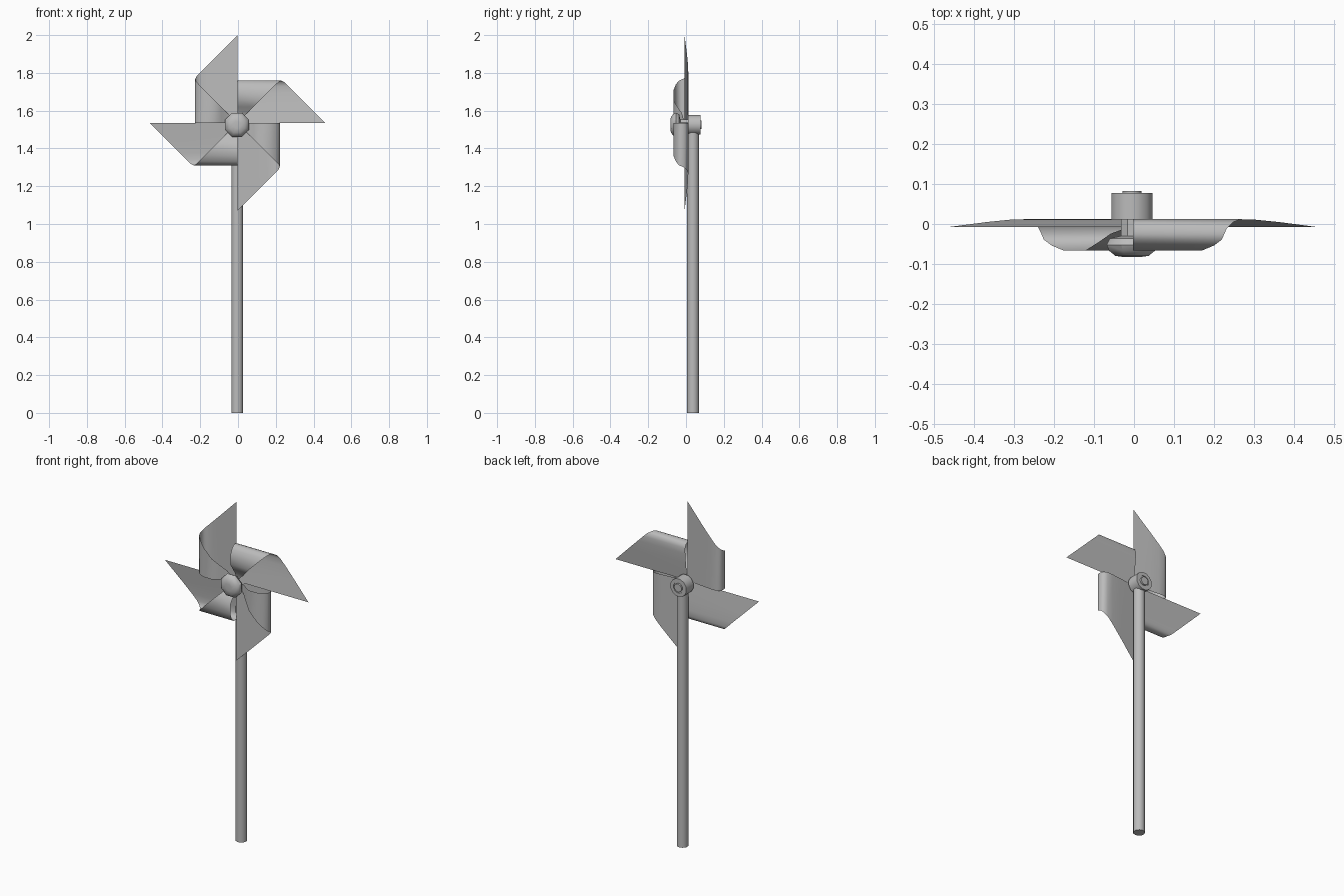
import bpy, bmesh, math
from mathutils import Matrix, Vector

cube = bpy.data.objects.get("Cube")
if cube:
    bpy.data.objects.remove(cube, do_unlink=True)

grey = bpy.data.materials.new("plain_grey")
grey.use_nodes = True
grey.diffuse_color = (0.5, 0.5, 0.5, 1)
grey.node_tree.nodes["Principled BSDF"].inputs["Base Color"].default_value = (0.5, 0.5, 0.5, 1)

AXLE = Vector((-0.003, 0, 1.535))


def finish(name, bm, angle=40):
    mesh = bpy.data.meshes.new(name)
    bm.to_mesh(mesh)
    bm.free()
    mesh.materials.append(grey)
    obj = bpy.data.objects.new(name, mesh)
    bpy.context.collection.objects.link(obj)
    bpy.ops.object.select_all(action="DESELECT")
    bpy.context.view_layer.objects.active = obj
    obj.select_set(True)
    bpy.ops.object.shade_smooth_by_angle(angle=math.radians(angle))
    return obj


def lathe(name, profile, centre, sides):
    """Turn (radius, y) points around the front-back axis."""
    bm = bmesh.new()
    rings = []
    for r, y in profile:
        ring = []
        for i in range(sides):
            a = 2 * math.pi * (i + 0.5) / sides
            ring.append(bm.verts.new(centre + Vector((r * math.cos(a), y, r * math.sin(a)))))
        rings.append(ring)
    for lo, hi in zip(rings, rings[1:]):
        for i in range(sides):
            j = (i + 1) % sides
            bm.faces.new((lo[i], lo[j], hi[j], hi[i]))
    bm.faces.new(rings[0])
    bm.faces.new(rings[-1])
    bmesh.ops.recalc_face_normals(bm, faces=bm.faces)
    return finish(name, bm)


# Curled paper: distance sideways, depth, and length of the sheet at that place
CURL = [(0, -0.008, 0.465), (0.1, 0.005, 0.365), (0.16, 0.011, 0.305),
        (0.195, 0.012, 0.27), (0.215, 0.004, 0.25), (0.222, -0.01, 0.236),
        (0.225, -0.025, 0.229), (0.221, -0.039, 0.223), (0.203, -0.054, 0.203),
        (0.172, -0.067, 0.172), (0.12, -0.067, 0.12), (0.085, -0.045, 0.085),
        (0.055, -0.024, 0.055), (0.03, -0.015, 0.03), (0.005, -0.012, 0.005)]


def blade(name, turn):
    bm = bmesh.new()
    place = Matrix.Translation(AXLE) @ Matrix.Rotation(turn, 4, "Y")
    pairs = [(bm.verts.new(place @ Vector((-d, y, 0))),
              bm.verts.new(place @ Vector((-d, y, length)))) for d, y, length in CURL]
    for (a, b), (c, d) in zip(pairs, pairs[1:]):
        bm.faces.new((a, b, d, c))
    finish(name, bm, 60)


for k, side in enumerate(("top", "left", "bottom", "right")):
    blade(side + "_blade", k * math.pi / 2)

# Rounded front button with its short pin through the paper
HUB = Vector((-0.005, 0, 1.525))
lathe("front_button", [(0.02, -0.083), (0.045, -0.08), (0.062, -0.067), (0.069, -0.052),
                       (0.06, -0.036), (0.03, -0.03), (0.03, 0.015)], HUB, 8)

# Rear socket and pin end
lathe("rear_socket", [(0.053, 0.011), (0.053, 0.078), (0.032, 0.078), (0.032, 0.073)], HUB, 12)
lathe("rear_pin", [(0.024, 0.06), (0.024, 0.083)], HUB, 12)

# Stick
bm = bmesh.new()
bmesh.ops.create_cone(bm, cap_ends=True, segments=10, radius1=0.032, radius2=0.032, depth=1.5,
                      matrix=Matrix.Translation((-0.004, 0.037, 0.75)))
finish("stick", bm)
